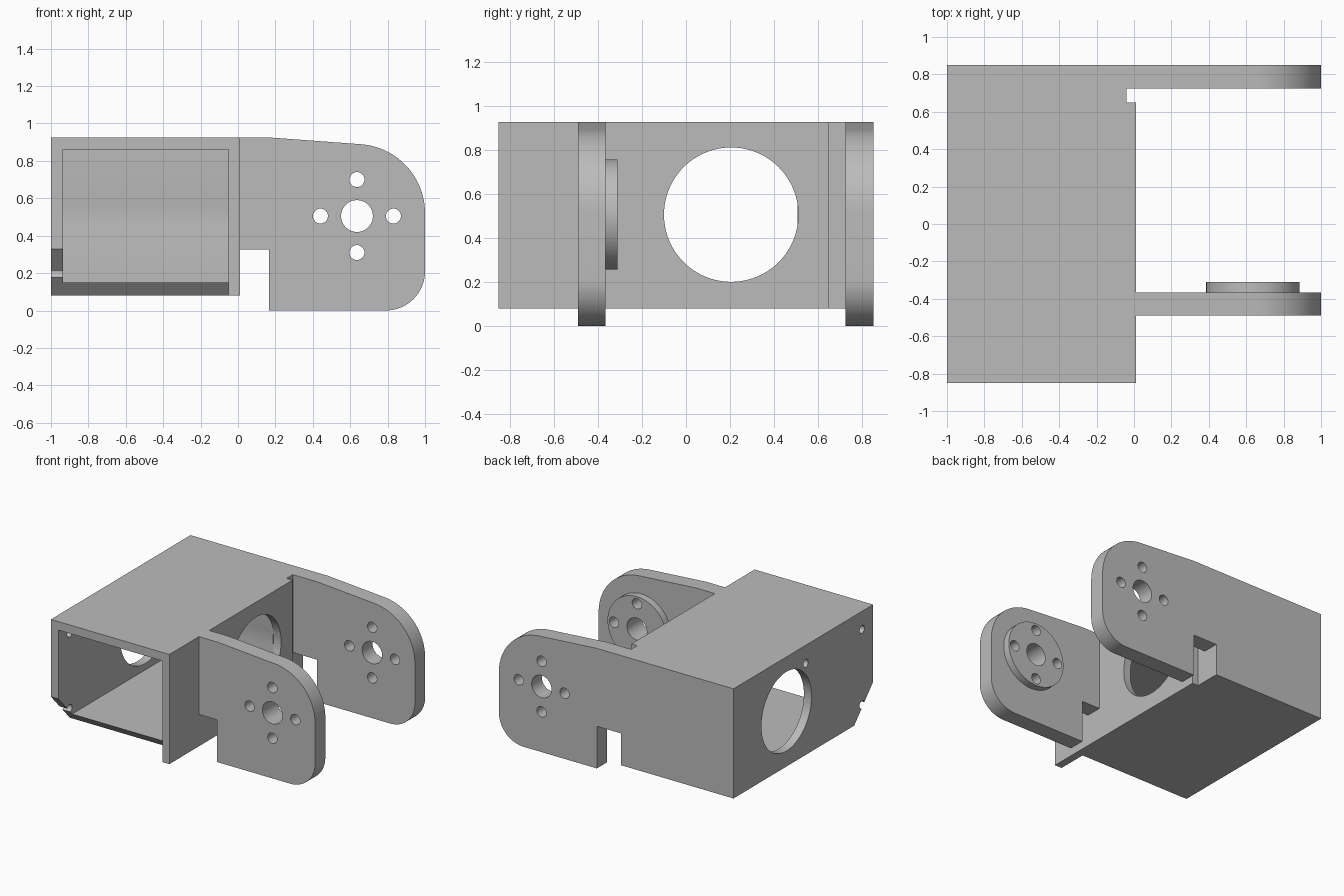
import bpy, bmesh, math

old = bpy.data.objects.get("Cube")
if old:
    bpy.data.objects.remove(old, do_unlink=True)

grey = bpy.data.materials.new("plain grey")
grey.use_nodes = True
COLOUR = (0.5, 0.5, 0.5, 1)
grey.diffuse_color = COLOUR
grey.node_tree.nodes["Principled BSDF"].inputs["Base Color"].default_value = COLOUR


def prism(name, points, axis, start, end):
    """Extrude a profile along x (points are y, z) or along y (points are x, z)."""
    def place(p, t):
        return (t, p[0], p[1]) if axis == "x" else (p[0], t, p[1])
    bm = bmesh.new()
    a = [bm.verts.new(place(p, start)) for p in points]
    b = [bm.verts.new(place(p, end)) for p in points]
    bm.faces.new(a)
    bm.faces.new(b)
    for i in range(len(a)):
        j = (i + 1) % len(a)
        bm.faces.new((a[i], a[j], b[j], b[i]))
    bmesh.ops.recalc_face_normals(bm, faces=bm.faces)
    mesh = bpy.data.meshes.new(name)
    bm.to_mesh(mesh)
    bm.free()
    mesh.materials.append(grey)
    obj = bpy.data.objects.new(name, mesh)
    bpy.context.collection.objects.link(obj)
    return obj


def arc(cx, cz, r, a0, a1, n):
    angles = [math.radians(a0 + (a1 - a0) * i / n) for i in range(n + 1)]
    return [(cx + r * math.cos(t), cz + r * math.sin(t)) for t in angles]


def circle(cx, cz, r, n=64):
    return arc(cx, cz, r, 0, 360, n)[:-1]


def rect(u0, u1, v0, v1):
    return [(u0, v0), (u1, v0), (u1, v1), (u0, v1)]


def cut(obj, points, axis, start, end):
    cutter = prism("cutter", points, axis, start, end)
    cutter.hide_render = True
    mod = obj.modifiers.new("cut", "BOOLEAN")
    mod.operation = "DIFFERENCE"
    mod.solver = "EXACT"
    mod.object = cutter
    bpy.context.view_layer.objects.active = obj
    bpy.ops.object.modifier_apply(modifier=mod.name)
    bpy.data.objects.remove(cutter, do_unlink=True)


# Housing: a box open at the front, with a thick back
housing = prism("housing", rect(-0.85, 0.85, 0.08, 0.925), "x", -1, 0.01)
cut(housing, rect(-0.935, -0.05, 0.15, 0.86), "y", -1, 0.505)

# Sloped lower front edge, leaving the right wall whole
cut(housing, [(-0.942, 0.43), (-0.528, -0.02), (-0.942, -0.02)], "x", -1.1, -0.05)

# Relief groove beside the rear arm
cut(housing, rect(0.65, 0.95, 0, 1), "x", -0.04, 0.1)

# Large round opening in both side walls
for start, end in ((-1.1, -0.93), (-0.055, 0.1)):
    cut(housing, circle(0.205, 0.505, 0.305, 96), "x", start, end)

# Screw holes in the right-hand wall at -x
for y, z in ((-0.715, 0.785), (-0.03, 0.785), (-0.715, 0.205)):
    cut(housing, circle(y, z, 0.03, 24), "x", -1.1, -0.93)

# Arms with rounded ends and a lower notch
HUB_X, HUB_Z = 0.636, 0.505


def arm(name, x0, y0, y1):
    outline = [(x0, 0.925), (0.17, 0.925)]
    outline += arc(0.63, 0.52, 0.37, 86, 0, 24)
    outline += arc(0.79, 0.21, 0.21, 0, -90, 16)
    outline += [(0.165, 0), (0.165, 0.325), (x0, 0.325)]
    return prism(name, outline, "y", y0, y1)


parts = [
    arm("front_arm", 0.01, -0.49, -0.365),
    arm("rear_arm", -0.04, 0.725, 0.85),
    prism("front_arm_boss", circle(HUB_X, HUB_Z, 0.25), "y", -0.365, -0.31),
]

# Central bore and four bolt holes through arms and boss
for part in parts:
    cut(part, circle(HUB_X, HUB_Z, 0.085, 48), "y", -1, 1)
    for dx, dz in ((1, 0), (-1, 0), (0, 1), (0, -1)):
        cut(part, circle(HUB_X + 0.195 * dx, HUB_Z + 0.195 * dz, 0.04, 32), "y", -1, 1)

# Smooth the curved walls, keep edges crisp
bpy.ops.object.select_all(action="DESELECT")
for part in parts + [housing]:
    part.select_set(True)
bpy.context.view_layer.objects.active = housing
bpy.ops.object.shade_smooth_by_angle(angle=math.radians(30))
